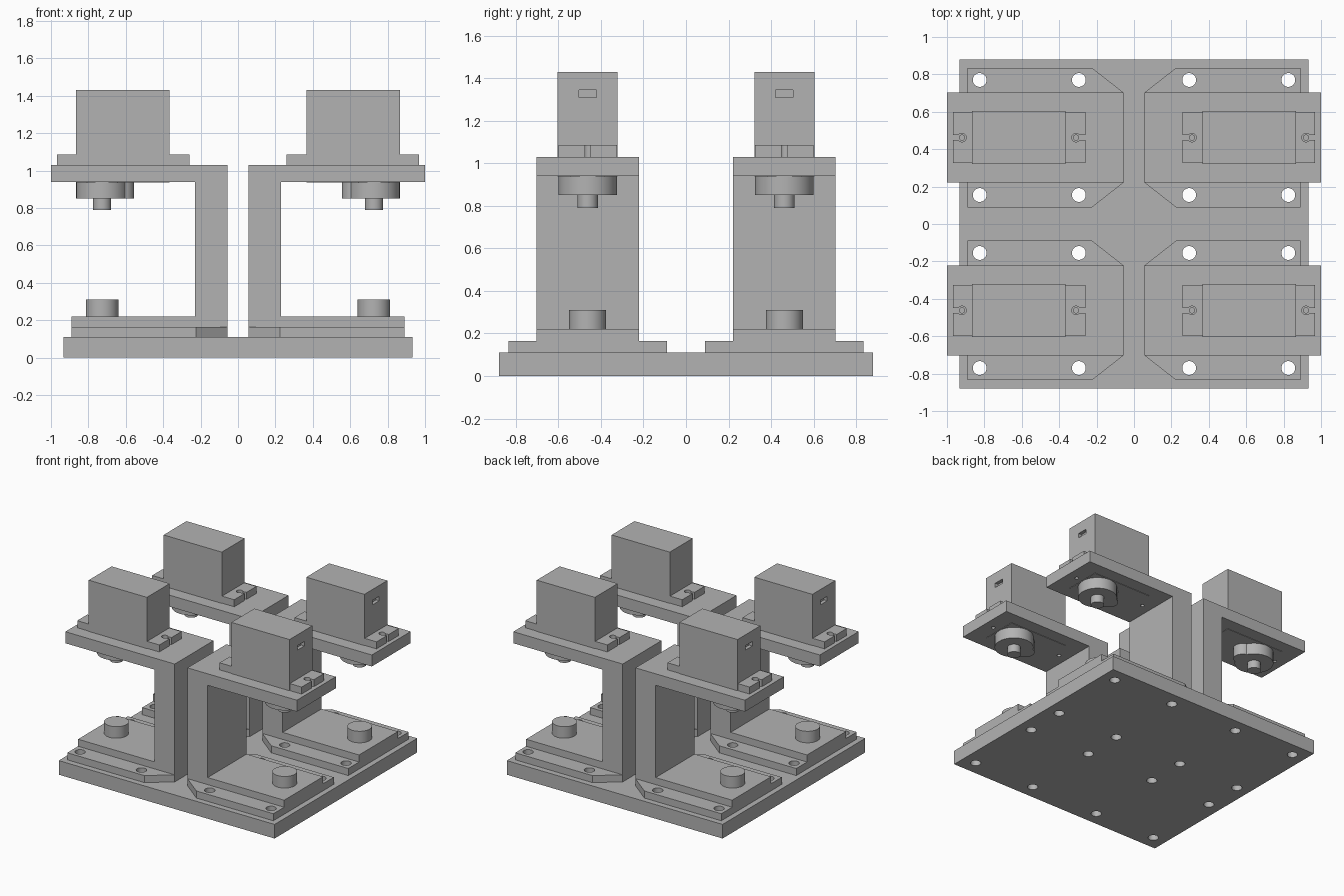
import bpy, bmesh, math
from mathutils import Vector

old = bpy.data.objects.get("Cube")
if old:
    bpy.data.objects.remove(old, do_unlink=True)

GREY = (0.45, 0.45, 0.45, 1)
mat = bpy.data.materials.new("light grey")
mat.use_nodes = True
mat.diffuse_color = GREY
mat.node_tree.nodes["Principled BSDF"].inputs["Base Color"].default_value = GREY

parts = []


def prism(name, points, extrude):
    """Extrude a closed 3D outline along a vector."""
    bm = bmesh.new()
    face = bm.faces.new([bm.verts.new(p) for p in points])
    new = bmesh.ops.extrude_face_region(bm, geom=[face])["geom"]
    bmesh.ops.translate(bm, vec=Vector(extrude),
                        verts=[v for v in new if isinstance(v, bmesh.types.BMVert)])
    bmesh.ops.recalc_face_normals(bm, faces=bm.faces)
    mesh = bpy.data.meshes.new(name)
    bm.to_mesh(mesh)
    bm.free()
    mesh.materials.append(mat)
    ob = bpy.data.objects.new(name, mesh)
    bpy.context.collection.objects.link(ob)
    parts.append(ob)
    return ob


def box(name, x0, x1, y0, y1, z0, z1):
    return prism(name, [(x0, y0, z0), (x1, y0, z0), (x1, y1, z0), (x0, y1, z0)],
                 (0, 0, z1 - z0))


def cylinder(name, x, y, r, z0, z1, sides=40):
    ring = [(x + r * math.cos(2 * math.pi * i / sides),
             y + r * math.sin(2 * math.pi * i / sides), z0) for i in range(sides)]
    return prism(name, ring, (0, 0, z1 - z0))


def boolean(ob, others, operation="DIFFERENCE"):
    """Apply booleans with helper solids, then discard the helpers."""
    bpy.context.view_layer.objects.active = ob
    for other in others:
        other.hide_render = True
        mod = ob.modifiers.new("cut", "BOOLEAN")
        mod.operation, mod.solver, mod.object = operation, "EXACT", other
        bpy.ops.object.modifier_apply(modifier=mod.name)
        parts.remove(other)
        bpy.data.objects.remove(other, do_unlink=True)


CY = 0.462            # centre line of each station
SHAFT_X = 0.727       # shared axis of peg and output shaft
HOLES = [(x, y) for x in (0.295, 0.825) for y in (0.155, 0.77)]


def station(sx, sy):
    side = ("back" if sy > 0 else "front") + ("_left_" if sx > 0 else "_right_")
    cy = CY * sy

    def sbox(name, x0, x1, half, z0, z1):
        return box(side + name, x0 * sx, x1 * sx, cy - half, cy + half, z0, z1)

    def scyl(name, x, r, z0, z1):
        return cylinder(side + name, x * sx, cy, r, z0, z1)

    # Chamfered mounting flange with bolt holes
    outline = [(0.055, 0.24), (0.225, 0.373), (0.89, 0.373)]
    outline += [(x, -y) for x, y in reversed(outline)]
    flange = prism(side + "mounting_flange",
                   [(x * sx, cy + y, 0.11) for x, y in outline], (0, 0, 0.055))
    boolean(flange, [cylinder("hole", x * sx, y * sy, 0.037, 0.05, 0.3)
                     for x, y in HOLES])

    # C-shaped bracket: foot, column and arm
    profile = [(0.055, 0.165), (0.89, 0.165), (0.89, 0.22), (0.23, 0.22),
               (0.23, 0.94), (1, 0.94), (1, 1.03), (0.055, 1.03)]
    bracket = prism(side + "bracket",
                    [(x * sx, cy - 0.24, z) for x, z in profile], (0, 0.48, 0))
    boolean(bracket, [scyl("hole", x, 0.014, 0.9, 1.1) for x in (0.31, 0.92)])
    scyl("locating_peg", SHAFT_X, 0.087, 0.22, 0.31)

    # Motor body with a recessed cable port on its outer end
    body = sbox("motor_body", 0.365, 0.867, 0.141, 0.937, 1.43)
    boolean(body, [sbox("port", 0.84, 0.9, 0.042, 1.31, 1.345)])

    # Motor ears with open screw slots
    ears = sbox("motor_ears", 0.26, 0.969, 0.137, 1.03, 1.085)
    boolean(ears, [scyl("hole", 0.31, 0.023, 1.0, 1.12),
                   scyl("hole", 0.92, 0.023, 1.0, 1.12),
                   sbox("slot", 0.2, 0.31, 0.013, 0.99, 1.13),
                   sbox("slot", 0.92, 1.1, 0.013, 0.99, 1.13)])

    # Gear housing with side lobe, and output shaft
    housing = scyl("gear_housing", SHAFT_X, 0.138, 0.85, 0.939)
    boolean(housing, [scyl("lobe", 0.622, 0.067, 0.85, 0.939)], "UNION")
    scyl("output_shaft", SHAFT_X, 0.048, 0.79, 0.85)


# Base plate with through holes
base = box("base_plate", -0.932, 0.932, -0.88, 0.88, 0, 0.11)
boolean(base, [cylinder("hole", x * sx, y * sy, 0.037, -0.1, 0.2)
               for x, y in HOLES for sx in (-1, 1) for sy in (-1, 1)])

for sx in (-1, 1):
    for sy in (-1, 1):
        station(sx, sy)

# Smooth round walls, keep edges sharp
bpy.ops.object.select_all(action="DESELECT")
for ob in parts:
    ob.select_set(True)
bpy.context.view_layer.objects.active = base
bpy.ops.object.shade_smooth_by_angle(angle=math.radians(30))
